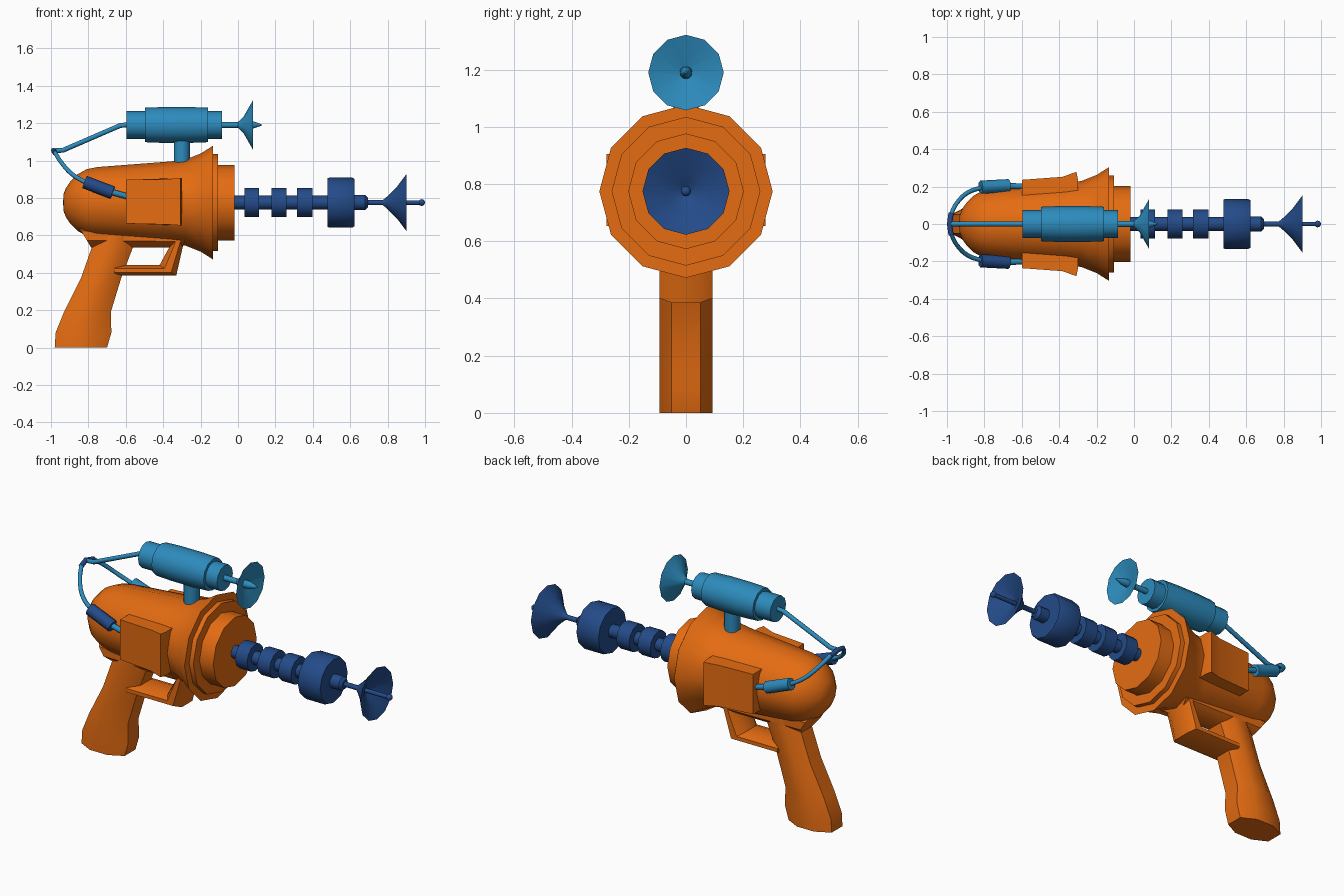
import bpy, bmesh, math
from mathutils import Vector

if "Cube" in bpy.data.objects:
    bpy.data.objects.remove(bpy.data.objects["Cube"])


def material(name, rgb):
    m = bpy.data.materials.new(name)
    m.diffuse_color = (*rgb, 1)
    m.use_nodes = True
    m.node_tree.nodes["Principled BSDF"].inputs["Base Color"].default_value = m.diffuse_color
    return m


ORANGE = material("orange", (0.78, 0.15, 0.006))
NAVY = material("dark blue", (0.017, 0.07, 0.25))
SKY = material("light blue", (0.026, 0.26, 0.51))


def smooth(ob, angle):
    bpy.ops.object.select_all(action='DESELECT')
    ob.select_set(True)
    bpy.context.view_layer.objects.active = ob
    bpy.ops.object.shade_smooth_by_angle(angle=math.radians(angle))


def loft(name, rings, mat, angle=40):
    """Skin a list of equal-sized vertex rings and cap both ends."""
    bm = bmesh.new()
    vr = [[bm.verts.new(p) for p in ring] for ring in rings]
    n = len(vr[0])
    for a, b in zip(vr, vr[1:]):
        for i in range(n):
            j = (i + 1) % n
            bm.faces.new((a[i], a[j], b[j], b[i]))
    bm.faces.new(vr[0])
    bm.faces.new(vr[-1])
    bmesh.ops.remove_doubles(bm, verts=bm.verts, dist=1e-5)
    bmesh.ops.recalc_face_normals(bm, faces=bm.faces)
    me = bpy.data.meshes.new(name)
    bm.to_mesh(me)
    bm.free()
    me.materials.append(mat)
    ob = bpy.data.objects.new(name, me)
    bpy.context.collection.objects.link(ob)
    smooth(ob, angle)
    return ob


def lathe(name, profile, zc, mat, n=12):
    """Revolve (x, radius) points around a line along x at height zc."""
    ang = [2 * math.pi * i / n for i in range(n)]
    return loft(name, [[(x, r * math.cos(a), zc + r * math.sin(a)) for a in ang]
                       for x, r in profile], mat)


def oct_loft(name, pairs, mat, w=0.093, nar=0.05):
    """Loft chamfered sections, each spanning two (x, z) points."""
    sec = [(0, -nar), (.3, -w), (.7, -w), (1, -nar), (1, nar), (.7, w), (.3, w), (0, nar)]
    return loft(name, [[(a[0] + (b[0] - a[0]) * t, y, a[1] + (b[1] - a[1]) * t)
                        for t, y in sec] for a, b in pairs], mat)


def tube(name, pts, r, mat, kind='POLY'):
    cu = bpy.data.curves.new(name, 'CURVE')
    cu.dimensions = '3D'
    cu.bevel_depth, cu.bevel_resolution, cu.use_fill_caps = r, 2, True
    cu.resolution_u = 4
    if kind == 'POLY':
        sp = cu.splines.new('POLY')
        sp.points.add(len(pts) - 1)
        for p, c in zip(sp.points, pts):
            p.co = (*c, 1)
    else:
        sp = cu.splines.new('BEZIER')
        sp.bezier_points.add(len(pts) - 1)
        for p, c in zip(sp.bezier_points, pts):
            p.co = c
            p.handle_left_type = p.handle_right_type = 'AUTO'
    cu.materials.append(mat)
    ob = bpy.data.objects.new(name, cu)
    bpy.context.collection.objects.link(ob)
    bpy.ops.object.select_all(action='DESELECT')
    ob.select_set(True)
    bpy.context.view_layer.objects.active = ob
    bpy.ops.object.convert(target='MESH')
    smooth(bpy.context.object, 50)


AXIS, TOP = 0.775, 1.19

# Main body with flared mouth and two stepped front plates
lathe("body", [(-.935, 0), (-.933, .045), (-.92, .078), (-.895, .115), (-.86, .15),
               (-.81, .178), (-.75, .19), (-.36, .22), (-.28, .23), (-.2, .262),
               (-.135, .303), (-.135, .26), (-.108, .26), (-.108, .202), (-.02, .202),
               (-.02, 0)], AXIS, ORANGE)

# Grip, frame under the body and trigger guard
oct_loft("grip", [((x0, z), (x1, z)) for z, x0, x1 in
                  [(0, -.98, -.70), (.08, -.975, -.677), (.19, -.93, -.68),
                   (.37, -.84, -.625), (.54, -.78, -.56), (.62, -.75, -.53)]], ORANGE)
oct_loft("frame", [((-.86, .66), (-.785, .535)), ((-.25, .64), (-.3, .535))], ORANGE)
oct_loft("trigger_guard", [((-.66, .44), (-.66, .385)), ((-.42, .44), (-.33, .385)),
                           ((-.365, .54), (-.295, .54)), ((-.34, .6), (-.28, .6))], ORANGE)

# Barrel: core with three rings, drum, neck, dish and rod
barrel = [(-.03, 0), (-.03, .037)]
for x0, x1 in [(.035, .113), (.178, .26), (.315, .397)]:
    barrel += [(x0, .037), (x0, .078), (x1, .078), (x1, .037)]
barrel += [(.478, .037), (.478, .13), (.49, .134), (.61, .134), (.622, .127), (.622, .04),
           (.68, .04), (.695, .025), (.695, .014), (.775, .014), (.80, .035), (.85, .085),
           (.9, .152), (.865, .07), (.83, .012), (.97, .012), (.97, 0)]
lathe("barrel", barrel, AXIS, NAVY)
lathe("barrel_tip", [(.982 - .018 * math.cos(t), .018 * math.sin(t))
                     for t in [math.pi * i / 6 for i in range(7)]], AXIS, NAVY)

# Top canister with small dish, and its post
lathe("canister", [(-.597, 0), (-.597, .074), (-.497, .074), (-.497, .092), (-.4, .096),
                   (-.26, .096), (-.16, .092), (-.16, .074), (-.085, .074), (-.085, .016),
                   (0, .016), (.03, .045), (.08, .132), (.045, .022), (.08, .02),
                   (.125, .004), (.125, 0)], TOP, SKY)
bpy.ops.mesh.primitive_cylinder_add(vertices=12, radius=.043, depth=.18,
                                    location=(-.3, 0, 1.04))
post = bpy.context.object
post.name = "canister_post"
post.data.materials.append(SKY)
smooth(post, 40)

# Side panels, pods and cables on both sides
panel = [(-.6, .15), (-.6, .236), (-.385, .252), (-.308, .278), (-.3, .24), (-.3, .15)]
zs = [(.663, .897), (.663, .897), (.658, .9), (.653, .906), (.653, .906), (.653, .906)]
for s, side, mat in [(-1, "front", NAVY), (1, "back", SKY)]:
    loft(side + "_panel", [[(x, s * y, z[k]) for (x, y), z in zip(panel, zs)]
                           for k in (0, 1)], ORANGE, 15)
    tube(side + "_pod", [(-.82, s * .197, .885), (-.67, s * .205, .828)], .035, mat)
    tube(side + "_pod_lead", [(-.69, s * .204, .835), (-.58, s * .2, .805)], .016, SKY)
    tube(side + "_cable", [(-.81, s * .196, .88), (-.885, s * .17, .925),
                           (-.945, s * .115, .99), (-.98, s * .05, 1.045)], .012, SKY, 'BEZIER')

# Cable joint at the rear and the cable to the canister
tube("cable_joint", [(-.978, -.058, 1.04), (-.986, 0, 1.054), (-.978, .058, 1.04)], .014, NAVY)
tube("rear_cable", [(-.985, 0, 1.052), (-.935, 0, 1.055), (-.63, 0, 1.187),
                    (-.58, 0, 1.192)], .013, SKY)
